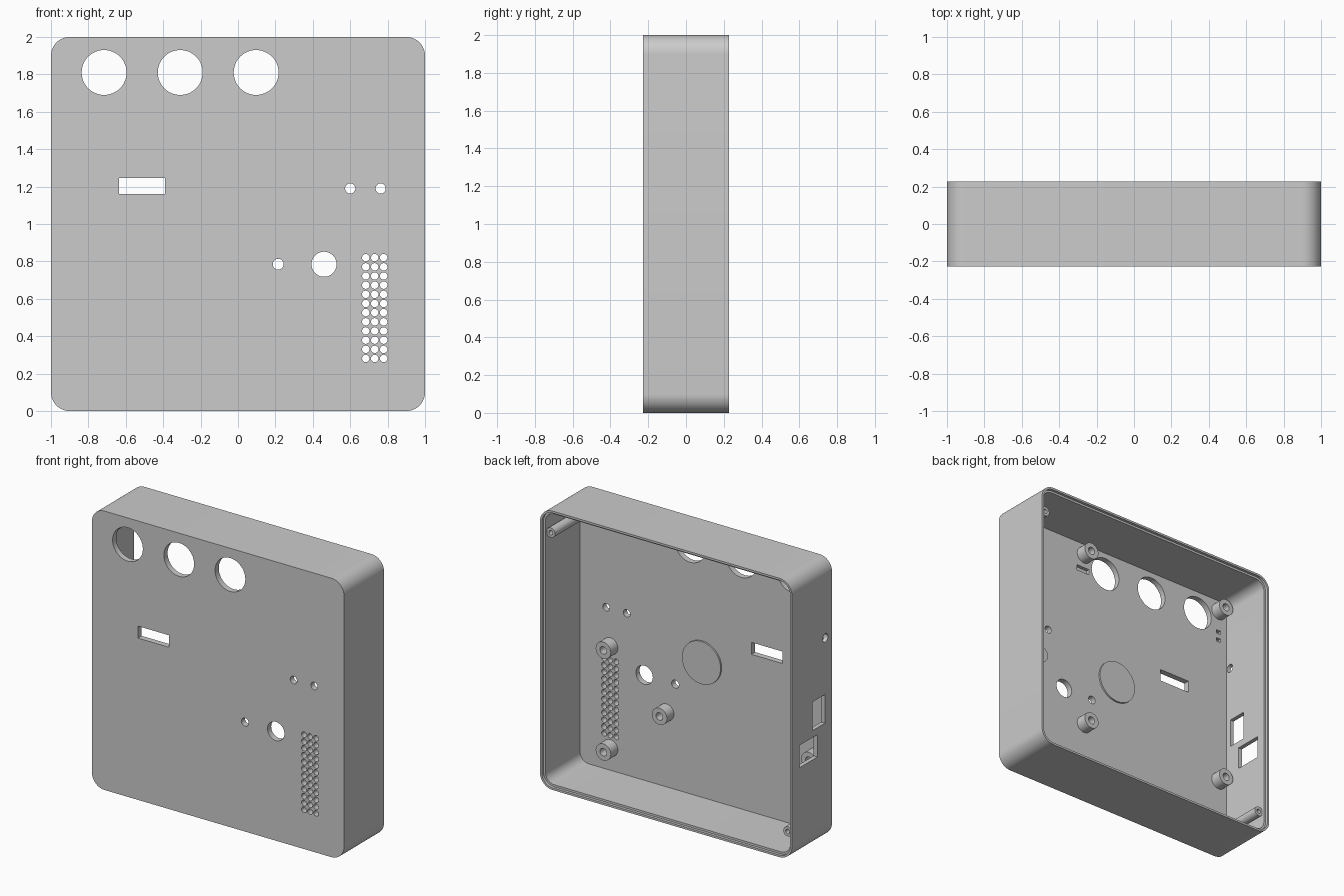
import bpy, bmesh, math
from mathutils import Matrix, Vector

if "Cube" in bpy.data.objects:
    bpy.data.objects.remove(bpy.data.objects["Cube"])

FRONT, BACK, FLOOR = -0.227, 0.227, -0.185

grey = bpy.data.materials.new("grey plastic")
grey.use_nodes = True
grey.diffuse_color = (0.6, 0.6, 0.6, 1)
grey.node_tree.nodes["Principled BSDF"].inputs["Base Color"].default_value = (0.6, 0.6, 0.6, 1)


def finish(bm, name):
    bmesh.ops.recalc_face_normals(bm, faces=bm.faces)
    mesh = bpy.data.meshes.new(name)
    bm.to_mesh(mesh)
    bm.free()
    mesh.materials.append(grey)
    obj = bpy.data.objects.new(name, mesh)
    bpy.context.collection.objects.link(obj)
    return obj


def smooth(obj):
    bpy.ops.object.select_all(action="DESELECT")
    obj.select_set(True)
    bpy.context.view_layer.objects.active = obj
    bpy.ops.object.shade_smooth_by_angle(angle=math.radians(30))


def loft(bm, rings):
    """Skin a list of point rings and cap both ends."""
    loops = [[bm.verts.new(p) for p in ring] for ring in rings]
    for a, b in zip(loops, loops[1:]):
        for i in range(len(a)):
            j = (i + 1) % len(a)
            bm.faces.new((a[i], a[j], b[j], b[i]))
    bm.faces.new(loops[0])
    bm.faces.new(loops[-1])


def rounded_square(half, radius, y, steps=12):
    points = []
    for corner in range(4):
        mid = math.radians(45 + 90 * corner)
        cx = math.copysign(half - radius, math.cos(mid))
        cz = math.copysign(half - radius, math.sin(mid))
        for i in range(steps + 1):
            a = math.pi / 2 * (corner + i / steps)
            points.append((cx + radius * math.cos(a), y, 1 + cz + radius * math.sin(a)))
    return points


def circle(x, z, radius, y, steps=32):
    return [(x + radius * math.cos(math.tau * i / steps), y,
             z + radius * math.sin(math.tau * i / steps)) for i in range(steps)]


def round_cut(bm, x, z, radius, y0=FRONT - 0.05, y1=FLOOR + 0.02, steps=48):
    loft(bm, [circle(x, z, radius, y0, steps), circle(x, z, radius, y1, steps)])


def box_cut(bm, low, high):
    low, high = Vector(low), Vector(high)
    size = high - low
    bmesh.ops.create_cube(bm, size=1, matrix=Matrix.Translation((low + high) / 2)
                          @ Matrix.Diagonal((*size, 1)))


# Open-backed tray with a stepped rim
bm = bmesh.new()
loft(bm, [rounded_square(1, 0.1, FRONT), rounded_square(1, 0.1, BACK),
          rounded_square(0.985, 0.085, BACK), rounded_square(0.985, 0.085, BACK - 0.02),
          rounded_square(0.97, 0.07, BACK - 0.02), rounded_square(0.97, 0.07, FLOOR)])
case = finish(bm, "case_shell")

# Openings in the front panel
bm = bmesh.new()
for x in (-0.716, -0.309, 0.097):
    round_cut(bm, x, 1.81, 0.12)
round_cut(bm, 0.46, 0.785, 0.067)
round_cut(bm, 0.215, 0.785, 0.029)
for x in (0.6, 0.763):
    round_cut(bm, x, 1.19, 0.027)
box_cut(bm, (-0.635, FRONT - 0.05, 1.16), (-0.39, FLOOR + 0.02, 1.246))

# Speaker grille
for column in range(3):
    for row in range(12):
        round_cut(bm, 0.683 + 0.048 * column, 0.281 + 0.049 * row, 0.02, steps=16)

# Blind pockets in the inner floor
box_cut(bm, (0.24, FLOOR - 0.025, 1.75), (0.345, FLOOR + 0.02, 1.79))
for z in (1.665, 1.727):
    box_cut(bm, (-0.918, FLOOR - 0.025, z - 0.013), (-0.882, FLOOR + 0.02, z + 0.013))

# Openings in the side wall
box_cut(bm, (-1.05, -0.145, 0.845), (-0.95, -0.005, 1.05))
box_cut(bm, (-1.05, -0.06, 0.635), (-0.95, 0.14, 0.795))
bmesh.ops.create_cone(bm, cap_ends=True, segments=32, radius1=0.03, radius2=0.03, depth=0.1,
                      matrix=Matrix.Translation((-1, -0.15, 1.455)) @ Matrix.Rotation(math.pi / 2, 4, "Y"))
cutter = finish(bm, "opening_cutter")
cutter.hide_render = True

cut = case.modifiers.new("openings", "BOOLEAN")
cut.operation = "DIFFERENCE"
cut.solver = "EXACT"
cut.object = cutter
bpy.context.view_layer.objects.active = case
bpy.ops.object.modifier_apply(modifier=cut.name)
bpy.data.objects.remove(cutter)
smooth(case)


# Hollow screw posts standing on the floor
def post(name, x, z, radius, bore, top):
    bm = bmesh.new()
    loft(bm, [circle(x, z, radius, FLOOR - 0.01), circle(x, z, radius, top),
              circle(x, z, bore, top), circle(x, z, bore, FLOOR + 0.01)])
    smooth(finish(bm, name))


for x, side in ((0.285, "left"), (-0.9, "right")):
    for z, level in ((1.885, "upper"), (0.565, "lower")):
        post(f"board_post_{level}_{side}", x, z, 0.06, 0.027, -0.105)
for z, level in ((0.92, "upper"), (0.19, "lower")):
    post(f"speaker_post_{level}", 0.73, z, 0.06, 0.027, -0.105)
post("lid_post_upper_left", 0.94, 1.82, 0.035, 0.016, 0.19)
post("lid_post_lower_right", -0.94, 0.18, 0.035, 0.016, 0.19)

# Low round pad in the middle of the floor
bm = bmesh.new()
loft(bm, [circle(0, 1, 0.153, FLOOR - 0.01, 64), circle(0, 1, 0.153, FLOOR + 0.012, 64)])
smooth(finish(bm, "centre_pad"))
